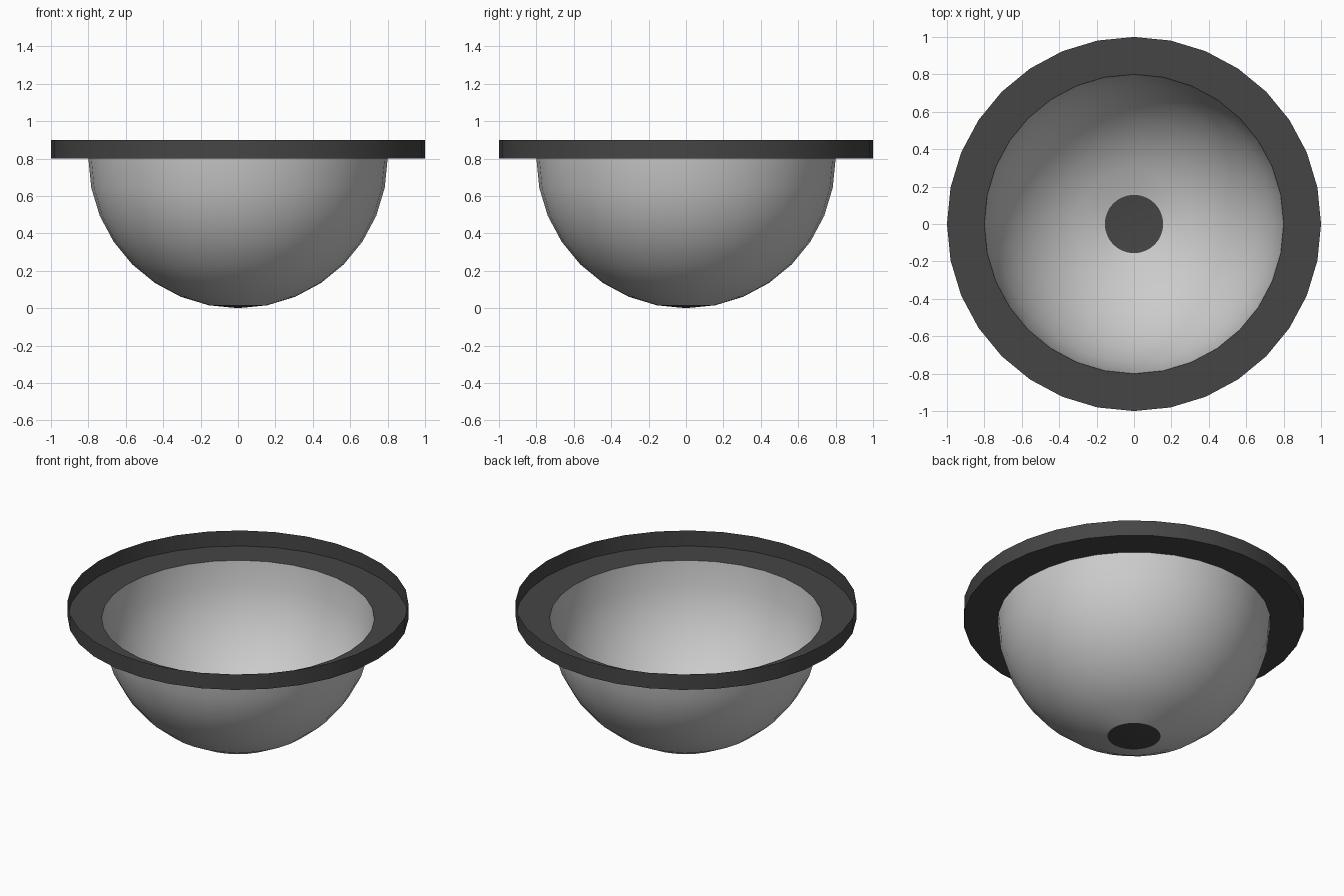
import bpy, bmesh
from math import sin, cos, pi, radians

if "Cube" in bpy.data.objects:
    bpy.data.objects.remove(bpy.data.objects["Cube"])

SEGS = 32
STEP = pi / 16


def lathe(name, profile, mat=None):
    """Revolve (radius, z) points about z; radius 0 makes a pole."""
    bm = bmesh.new()
    rings = []
    for r, z in profile:
        n = SEGS if r > 1e-6 else 1
        rings.append([bm.verts.new((r * cos(2 * pi * i / SEGS), r * sin(2 * pi * i / SEGS), z))
                      for i in range(n)])
    for a, b in zip(rings, rings[1:]):
        for i in range(SEGS):
            j = (i + 1) % SEGS
            if len(a) == 1:
                bm.faces.new((a[0], b[j], b[i]))
            else:
                bm.faces.new((a[i], a[j], b[j], b[i]))
    bmesh.ops.recalc_face_normals(bm, faces=bm.faces)
    # make the open surfaces face outward / downward
    if sum((f.normal.dot(f.calc_center_median()) if abs(f.normal.z) < 0.5 else 0) for f in bm.faces) < 0:
        bmesh.ops.reverse_faces(bm, faces=bm.faces)
    mesh = bpy.data.meshes.new(name)
    bm.to_mesh(mesh)
    bm.free()
    obj = bpy.data.objects.new(name, mesh)
    bpy.context.collection.objects.link(obj)
    if mat:
        mesh.materials.append(mat)
    bpy.ops.object.select_all(action='DESELECT')
    obj.select_set(True)
    bpy.context.view_layer.objects.active = obj
    bpy.ops.object.shade_smooth_by_angle(angle=radians(30))
    return obj


dark = bpy.data.materials.new("dark_grey")
dark.diffuse_color = (0.06, 0.06, 0.06, 1)
dark.use_nodes = True
dark.node_tree.nodes["Principled BSDF"].inputs["Base Color"].default_value = dark.diffuse_color

# Hemispherical basin, thin single shell
arc = [(0.8 * sin(k * STEP), 0.8 - 0.8 * cos(k * STEP)) for k in range(9)]
lathe("basin", arc[1:])

# Drain cap closing the bottom
lathe("drain", arc[:2], dark)

# Flat rim with an upright outer lip
lathe("rim", [(0.8, 0.8), (1.0, 0.8), (1.0, 0.9)], dark)
